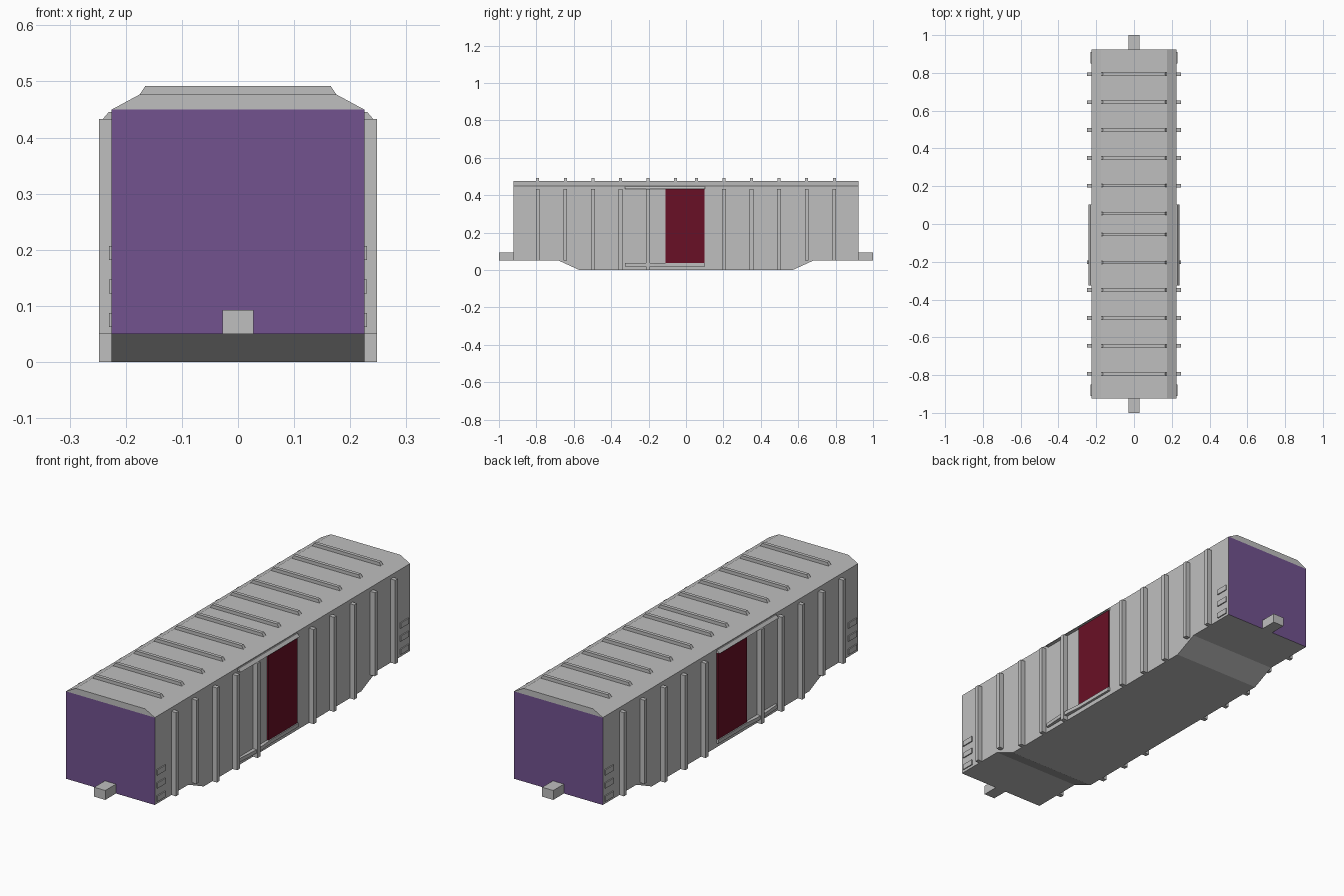
import bpy

cube = bpy.data.objects.get("Cube")
if cube:
    bpy.data.objects.remove(cube, do_unlink=True)


def material(name, rgb):
    m = bpy.data.materials.new(name)
    m.use_nodes = True
    m.diffuse_color = (*rgb, 1)
    m.node_tree.nodes["Principled BSDF"].inputs["Base Color"].default_value = (*rgb, 1)
    return m


GREY = material("light_grey", (0.52, 0.52, 0.52))
PURPLE = material("purple", (0.168, 0.084, 0.275))
RED = material("dark_red", (0.141, 0.005, 0.019))


def prism(name, profile, start, end, axis, mat):
    """Extrude a 2D profile between two positions along x, y or z."""
    def place(p, d):
        c = list(p)
        c.insert("xyz".index(axis), d)
        return c
    n = len(profile)
    verts = [place(p, d) for d in (start, end) for p in profile]
    faces = [tuple(range(n)), tuple(range(2 * n - 1, n - 1, -1))]
    faces += [(i, i + n, (i + 1) % n + n, (i + 1) % n) for i in range(n)]
    mesh = bpy.data.meshes.new(name)
    mesh.from_pydata(verts, [], faces)
    mesh.materials.append(mat)
    obj = bpy.data.objects.new(name, mesh)
    bpy.context.collection.objects.link(obj)
    # make the normals point outward
    import bmesh
    bm = bmesh.new()
    bm.from_mesh(mesh)
    bmesh.ops.recalc_face_normals(bm, faces=bm.faces)
    bm.to_mesh(mesh)
    bm.free()
    return obj


def box(name, x, y, z, mat=GREY):
    rect = [(y[0], z[0]), (y[1], z[0]), (y[1], z[1]), (y[0], z[1])]
    return prism(name, rect, x[0], x[1], "x", mat)


W, L, FLOOR, EAVE, RIDGE = 0.225, 0.923, 0.05, 0.45, 0.477
BELLY_IN, BELLY_OUT = 0.57, 0.68

# Body with a dropped belly, purple on the two end walls
half = [(BELLY_IN, 0), (BELLY_OUT, FLOOR), (L, FLOOR), (L, EAVE)]
body = prism("body", half + [(-y, z) for y, z in reversed(half)], -W, W, "x", GREY)
body.data.materials.append(PURPLE)
for face in body.data.polygons:
    if abs(face.normal.y) > 0.95:
        face.material_index = 1

# Roof with sloped sides
prism("roof", [(-W, EAVE), (W, EAVE), (0.175, RIDGE), (-0.175, RIDGE)], -L, L, "y", GREY)

# Ribs across the roof and down the sides
side_ribs = [s * y for s in (-1, 1) for y in (0.203, 0.35, 0.497, 0.645, 0.793)]
rib_profile = [(-0.175, RIDGE), (0.175, RIDGE), (0.165, 0.492), (-0.165, 0.492)]
for y in side_ribs + [-0.055, 0.055]:
    prism("roof_rib", rib_profile, y - 0.008, y + 0.008, "y", GREY)

for s, side in ((1, "left"), (-1, "right")):
    for y in side_ribs:
        bottom = 0 if abs(y) < BELLY_IN else FLOOR
        box(side + "_rib", (s * W, s * 0.248), (y - 0.01, y + 0.01), (bottom, 0.433))

    # Sliding door
    box(side + "_door", (s * W, s * 0.231), (-0.11, 0.1), (0.037, 0.433), RED)

    # Door rails, bowed slightly outward beside the door
    outline = [(s * W, 0.102), (s * 0.236, 0.102), (s * 0.236, -0.1), (s * 0.242, -0.17),
               (s * 0.242, -0.235), (s * 0.236, -0.325), (s * W, -0.325)]
    prism(side + "_lower_rail", outline, 0.02, 0.037, "z", GREY)
    rail = [(s * W, 0.433), (s * 0.241, 0.433), (s * 0.23, 0.446), (s * W, 0.446)]
    prism(side + "_upper_rail", rail, -0.325, 0.102, "y", GREY)

    # Ladder steps at each corner
    for e in (-1, 1):
        for z in (0.062, 0.122, 0.182):
            box(side + "_step", (s * W, s * 0.23), (e * 0.85, e * 0.91), (z, z + 0.025))

# Couplers
for e, end in ((-1, "front"), (1, "back")):
    box(end + "_coupler", (-0.028, 0.028), (e * L, e * 1.0), (FLOOR, 0.093))
